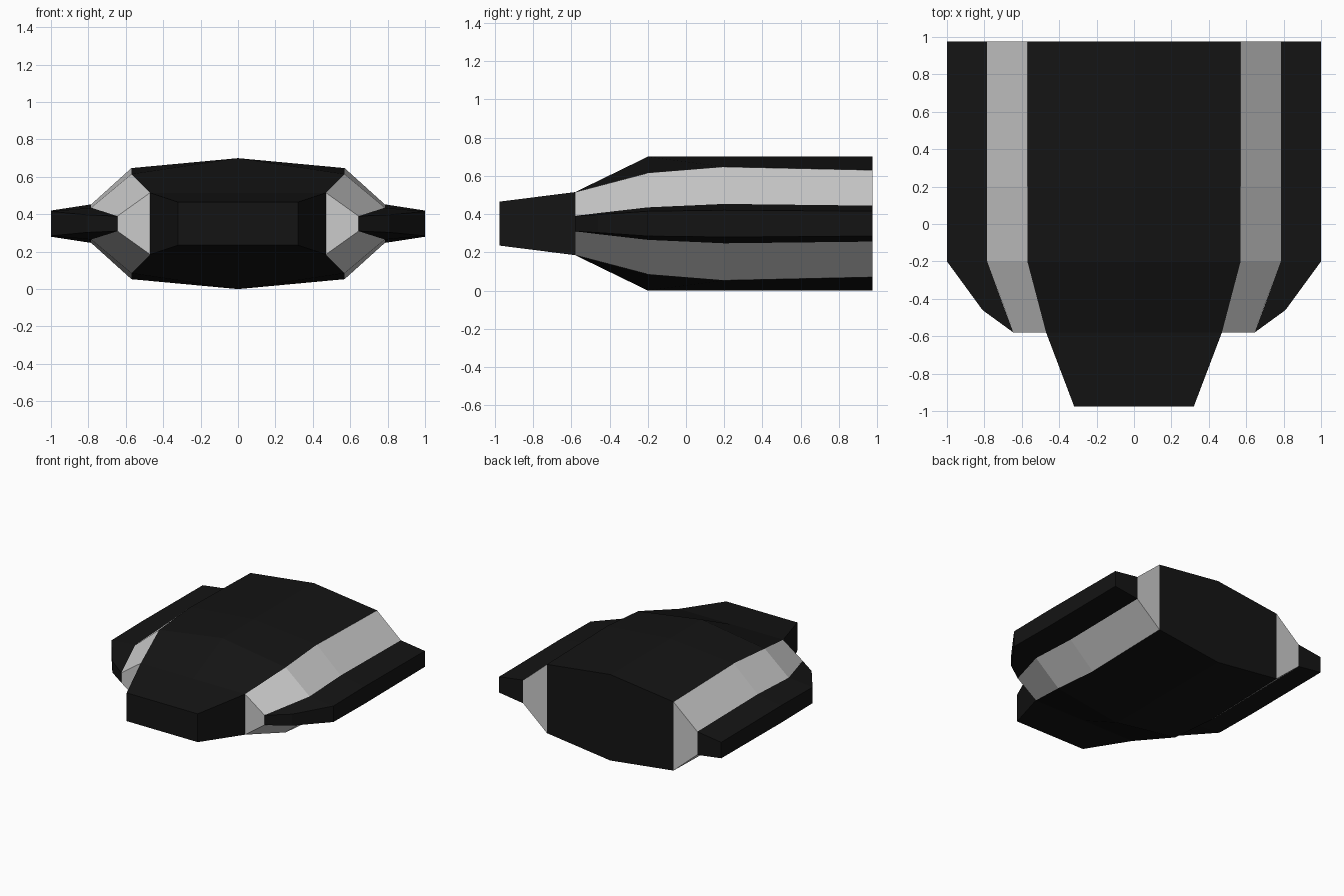
import bpy, bmesh
from mathutils import Vector

if "Cube" in bpy.data.objects:
    bpy.data.objects.remove(bpy.data.objects["Cube"])

MID = 0.35  # height of the horizontal symmetry plane

dark = bpy.data.materials.new("dark_panel")
dark.diffuse_color = (0.007, 0.007, 0.007, 1)
dark.use_nodes = True
dark.node_tree.nodes["Principled BSDF"].inputs["Base Color"].default_value = dark.diffuse_color


def build(name, strips, material=None):
    """Loft each pair of edge lines into quads, then mirror the quarter in x and z."""
    bm = bmesh.new()
    for a, b in strips:
        for i in range(len(a) - 1):
            pts = [Vector(p) for p in (a[i], b[i], b[i + 1], a[i + 1])]
            pts = [p for k, p in enumerate(pts) if p != pts[k - 1]]
            bm.faces.new([bm.verts.new(p) for p in pts])
    bmesh.ops.remove_doubles(bm, verts=bm.verts, dist=1e-4)
    bm.normal_update()
    for f in bm.faces:  # point every face outwards
        if f.normal.dot(f.calc_center_median() - Vector((0, 0.1, 0))) < 0:
            f.normal_flip()
    mesh = bpy.data.meshes.new(name)
    bm.to_mesh(mesh)
    bm.free()
    if material:
        mesh.materials.append(material)
    ob = bpy.data.objects.new(name, mesh)
    ob.location.z = MID
    bpy.context.collection.objects.link(ob)
    mod = ob.modifiers.new("mirror", 'MIRROR')
    mod.use_axis = (True, False, True)


def flat(line):
    """Drop a line onto the symmetry plane."""
    return [(x, y, 0) for x, y, z in line]


# Lengthwise lines of the upper right quarter, z measured from the middle
ridge = [(0, -.975, .115), (0, -.58, .165), (0, -.2, .35), (0, .2, .35), (0, .975, .35)]
edge = [(.32, -.975, .115), (.47, -.58, .165), (.57, -.2, .265), (.57, .2, .297), (.57, .975, .28)]
waist = [(.645, -.58, .04), (.69, -.46, .055), (.785, -.2, .085), (.785, .2, .103), (.785, .975, .094)]
tip = [(.645, -.58, .04), (.81, -.46, .047), (1, -.2, .065), (1, .2, .07), (1, .975, .065)]

# Hull: roof, nose side, nose face, rear face
nose = [ridge[0], edge[0]]
tail = [ridge[-1], edge[-1]]
build("hull", [(ridge, edge), (edge[:2], flat(edge[:2])),
               (nose, flat(nose)), (tail, flat(tail))], dark)

# Shoulder: sloping grey band with front and rear faces
band = [waist[0]] + waist[2:]
front = [edge[1], band[0]]
rear = [edge[-1], band[-1]]
build("shoulder", [(edge[1:], band), (front, flat(front)), (rear, flat(rear))])

# Wing: thin side plate with outer rim and rear face
end = [waist[-1], tip[-1]]
build("wing", [(waist, tip), (tip, flat(tip)), (end, flat(end))], dark)
